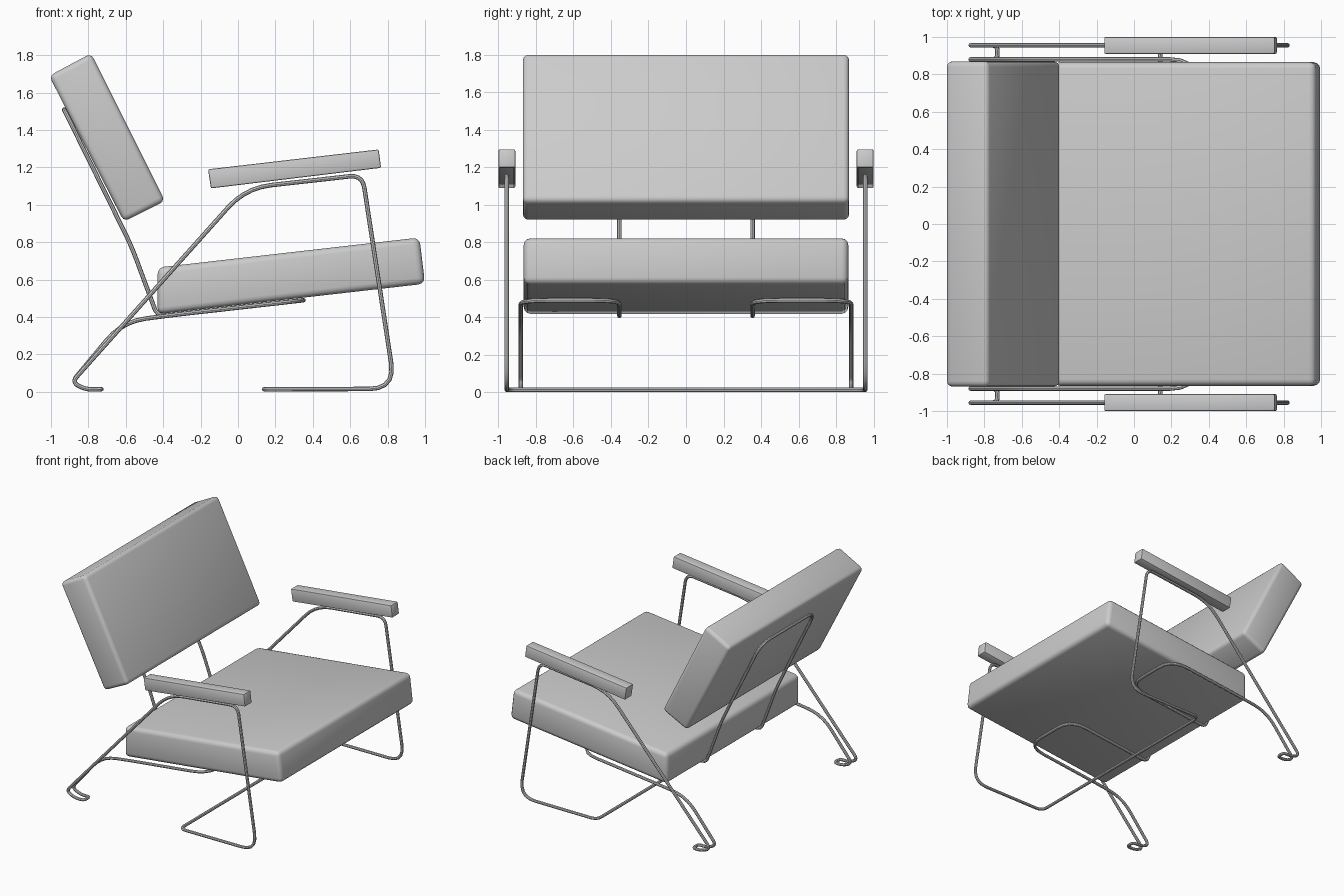
import bpy, bmesh, math
from mathutils import Vector

old = bpy.data.objects.get("Cube")
if old:
    bpy.data.objects.remove(old, do_unlink=True)


def material(name, rgb):
    m = bpy.data.materials.new(name)
    m.use_nodes = True
    m.diffuse_color = (*rgb, 1)
    m.node_tree.nodes["Principled BSDF"].inputs["Base Color"].default_value = (*rgb, 1)
    return m


grey = material("light grey", (0.6, 0.6, 0.6))


def smooth(ob):
    bpy.ops.object.select_all(action="DESELECT")
    ob.select_set(True)
    bpy.context.view_layer.objects.active = ob
    bpy.ops.object.shade_smooth_by_angle(angle=math.radians(35))


def pad(name, profile, y0, y1, radius, segments=3):
    """Box-like cushion: side profile in x, z stretched from y0 to y1, edges rounded."""
    bm = bmesh.new()
    face = bm.faces.new([bm.verts.new((x, y0, z)) for x, z in profile])
    out = bmesh.ops.extrude_face_region(bm, geom=[face])
    verts = [v for v in out["geom"] if isinstance(v, bmesh.types.BMVert)]
    bmesh.ops.translate(bm, verts=verts, vec=(0, y1 - y0, 0))
    bmesh.ops.bevel(bm, geom=bm.edges[:], offset=radius, segments=segments,
                    profile=0.5, affect="EDGES")
    bmesh.ops.recalc_face_normals(bm, faces=bm.faces[:])
    me = bpy.data.meshes.new(name)
    bm.to_mesh(me)
    bm.free()
    me.materials.append(grey)
    ob = bpy.data.objects.new(name, me)
    bpy.context.collection.objects.link(ob)
    smooth(ob)


def rounded(path, steps=5):
    """Turn (x, y, z, bend) corners into a path with curved bends."""
    pts = [Vector(p[:3]) for p in path]
    result = [pts[0]]
    for a, b, c, corner in zip(pts, pts[1:], pts[2:], path[1:]):
        r = min(corner[3], (a - b).length * 0.49, (c - b).length * 0.49)
        start, end = b + (a - b).normalized() * r, b + (c - b).normalized() * r
        for i in range(steps + 1):
            t = i / steps
            result.append(start * (1 - t) ** 2 + b * 2 * t * (1 - t) + end * t * t)
    return result + [pts[-1]]


def tube(name, path, radius=0.012):
    pts = rounded(path)
    cu = bpy.data.curves.new(name, "CURVE")
    cu.dimensions = "3D"
    cu.bevel_depth = radius
    cu.bevel_resolution = 2
    cu.use_fill_caps = True
    sp = cu.splines.new("POLY")
    sp.points.add(len(pts) - 1)
    for point, co in zip(sp.points, pts):
        point.co = (*co, 1)
    cu.materials.append(grey)
    ob = bpy.data.objects.new(name, cu)
    bpy.context.collection.objects.link(ob)
    bpy.ops.object.select_all(action="DESELECT")
    ob.select_set(True)
    bpy.context.view_layer.objects.active = ob
    bpy.ops.object.convert(target="MESH")
    smooth(bpy.context.view_layer.objects.active)


# Cushions
pad("seat_cushion", [(-0.43, 0.415), (1.0, 0.578), (0.97, 0.825), (-0.43, 0.665)],
    -0.865, 0.865, 0.035)
pad("back_cushion", [(-0.61, 0.91), (-0.39, 1.02), (-0.785, 1.81), (-1.01, 1.69)],
    -0.87, 0.87, 0.03)

# Armrests
for side, s in (("left", 1), ("right", -1)):
    pad(side + "_armrest", [(-0.145, 1.088), (0.765, 1.198), (0.752, 1.296), (-0.16, 1.19)],
        min(s * 0.91, s * 1.0), max(s * 0.91, s * 1.0), 0.008, 2)

# One bent tube per side: floor bar, front leg, arm, rear leg, foot, seat loop, back support
OUT, IN, BACK = 0.955, 0.88, 0.355
for side, s in (("left", 1), ("right", -1)):
    corners = [
        (0.14, 0, 0.014, 0), (0.14, OUT, 0.014, 0.06),
        (0.84, OUT, 0.016, 0.14), (0.665, OUT, 1.16, 0.07),
        (0.04, OUT, 1.09, 0.14), (-0.89, OUT, 0.05, 0.09),
        (-0.81, OUT, 0.012, 0.05), (-0.73, OUT, 0.014, 0.03),
        (-0.73, IN, 0.014, 0.03), (-0.81, IN, 0.012, 0.05),
        (-0.89, IN, 0.05, 0.09), (-0.62, IN, 0.375, 0.2),
        (-0.36, IN, 0.41, 0.12), (0.35, IN, 0.49, 0.16),
        (0.35, BACK, 0.49, 0.16), (-0.43, BACK, 0.402, 0.05),
        (-0.57, BACK, 0.78, 0.08), (-0.93, BACK, 1.51, 0.12),
        (-0.93, 0, 1.51, 0),
    ]
    tube(side + "_frame_tube", [(x, s * y, z, r) for x, y, z, r in corners])
